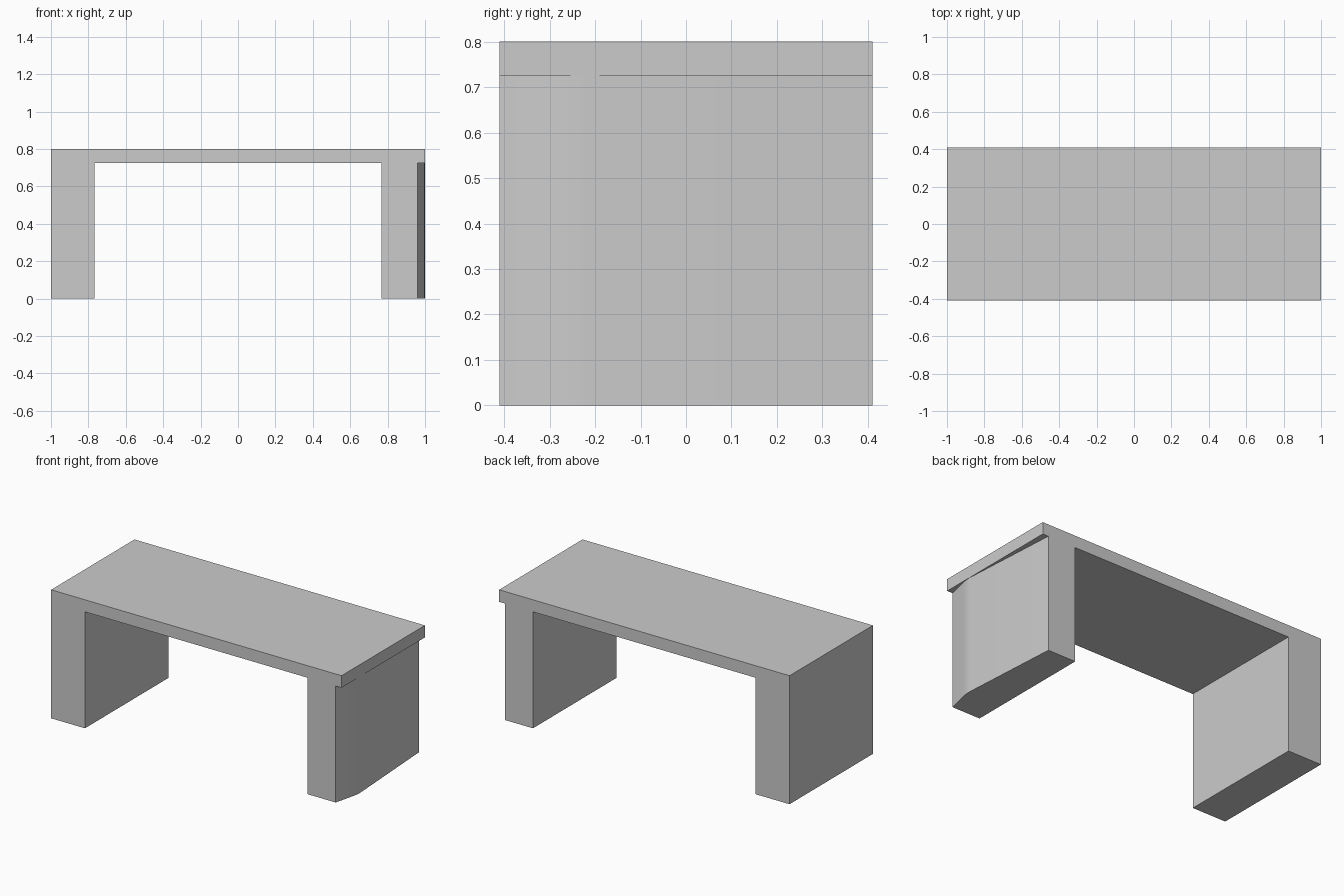
import bpy, bmesh, math
from mathutils import Vector

if "Cube" in bpy.data.objects:
    bpy.data.objects.remove(bpy.data.objects["Cube"])

HALF_W, HALF_D, HEIGHT = 1.0, 0.41, 0.8
UNDER, INNER = 0.725, 0.767      # underside of the top, inner face of the legs


def prism(name, profile, direction):
    """Extrude a flat closed outline along a direction into a solid."""
    bm = bmesh.new()
    face = bm.faces.new([bm.verts.new(p) for p in profile])
    new = bmesh.ops.extrude_face_region(bm, geom=[face])["geom"]
    bmesh.ops.translate(bm, vec=Vector(direction),
                        verts=[v for v in new if isinstance(v, bmesh.types.BMVert)])
    bmesh.ops.recalc_face_normals(bm, faces=bm.faces)
    mesh = bpy.data.meshes.new(name)
    bm.to_mesh(mesh)
    bm.free()
    obj = bpy.data.objects.new(name, mesh)
    bpy.context.collection.objects.link(obj)
    return obj


# Desk top and both legs as one continuous arch
half = [(HALF_W, HEIGHT), (HALF_W, 0), (INNER, 0), (INNER, UNDER)]
arch = half + [(-x, z) for x, z in reversed(half)]
desk = prism("desk_frame", [(x, -HALF_D, z) for x, z in arch], (0, 2 * HALF_D, 0))

# Cutter that gives the right leg its softly bent outer face below the top
bend = [(0.96, -0.5), (0.96, -0.41), (0.992, -0.278), (0.9975, -0.25),
        (0.9985, -0.22), (0.96, 0.41), (0.96, 0.5), (1.2, 0.5), (1.2, -0.5)]
cutter = prism("right_leg_cutter", [(x, y, -0.1) for x, y in bend], (0, 0, UNDER + 0.1))
cutter.hide_render = True

cut = desk.modifiers.new("bent_outer_face", "BOOLEAN")
cut.operation = "DIFFERENCE"
cut.solver = "EXACT"
cut.object = cutter
bpy.context.view_layer.objects.active = desk
desk.select_set(True)
cutter.select_set(False)
bpy.ops.object.modifier_apply(modifier=cut.name)
bpy.data.objects.remove(cutter)

# Smooth only the gentle bend, keep all other edges crisp
bpy.ops.object.shade_smooth_by_angle(angle=math.radians(20))
